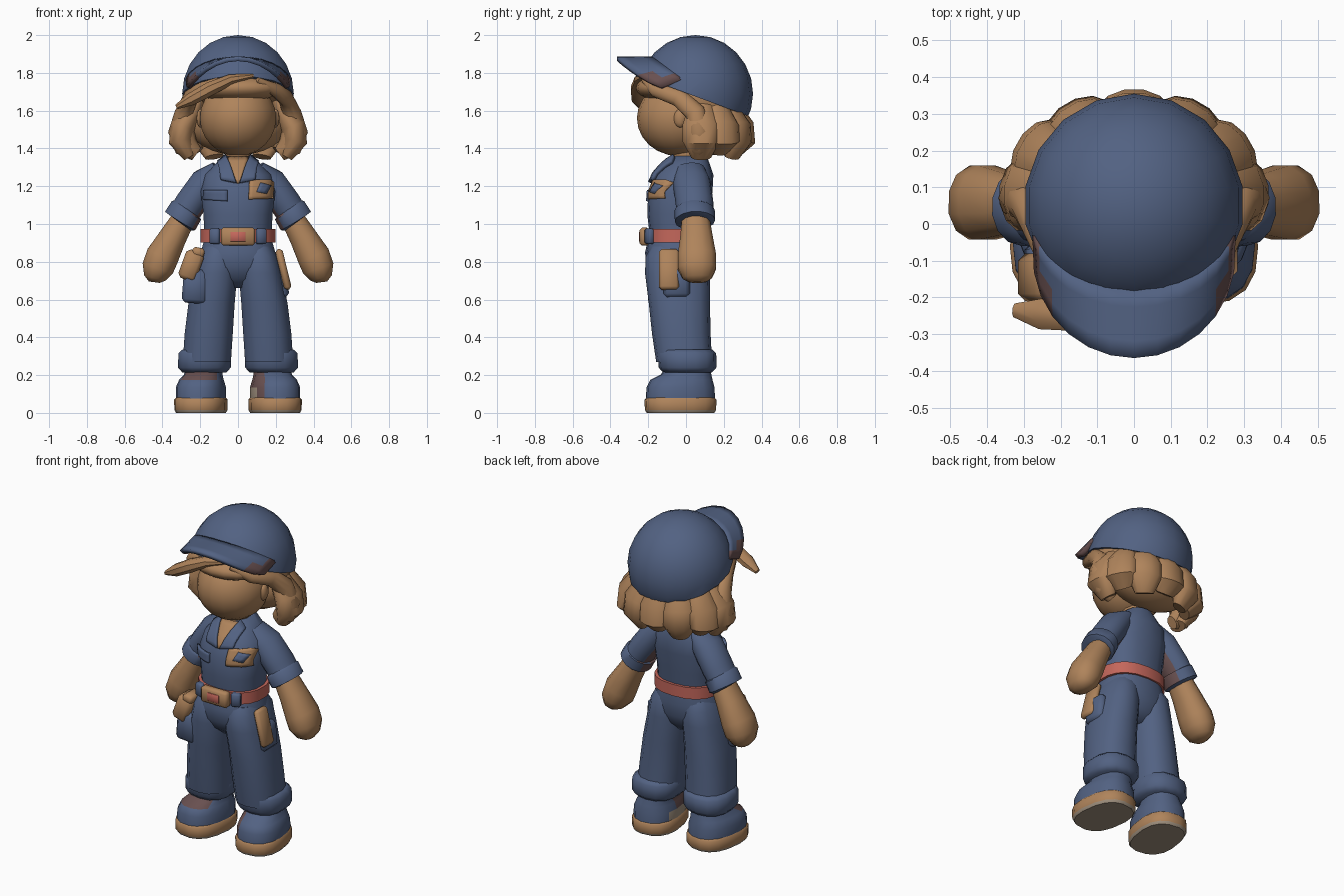
import bpy, bmesh
from math import sin, cos, pi, radians, copysign
from mathutils import Vector, Matrix
from mathutils.bvhtree import BVHTree

cube = bpy.data.objects.get("Cube")
if cube:
    bpy.data.objects.remove(cube, do_unlink=True)


def material(name, r, g, b):
    m = bpy.data.materials.new(name)
    m.use_nodes = True
    m.diffuse_color = (r, g, b, 1)
    m.node_tree.nodes["Principled BSDF"].inputs["Base Color"].default_value = (r, g, b, 1)
    return m


BLUE = material("work blue", .085, .122, .225)
TAN = material("warm tan", .43, .23, .105)
RED = material("belt red", .55, .135, .105)
GREY = material("sole underside", .35, .28, .21)
SMUDGE = material("dusky brown", .14, .08, .08)


def finish(name, bm, mat, fix=True):
    if fix:
        bmesh.ops.recalc_face_normals(bm, faces=bm.faces)
    me = bpy.data.meshes.new(name)
    bm.to_mesh(me)
    bm.free()
    me.materials.append(mat)
    me.shade_smooth()
    me.set_sharp_from_angle(angle=radians(48))
    ob = bpy.data.objects.new(name, me)
    bpy.context.collection.objects.link(ob)
    return ob


def loft(name, rings, mat, n=14, follow=False, side=(0, 1, 0), power=2.0):
    """Skin superellipse rings (x, y, z, rx, ry), level or along the path."""
    bm = bmesh.new()
    pts = [Vector(r[:3]) for r in rings]
    loops = []
    for i, r in enumerate(rings):
        d = Vector((0, 0, 1))
        if follow:
            d = (pts[min(i + 1, len(pts) - 1)] - pts[max(i - 1, 0)]).normalized()
        u = Vector(side).cross(d).normalized()
        v = d.cross(u)
        loop = []
        for k in range(n):
            a = 2 * pi * (k + .5) / n
            c, s = [copysign(abs(t) ** (2 / power), t) for t in (cos(a), sin(a))]
            loop.append(bm.verts.new(pts[i] + u * r[3] * c + v * r[4] * s))
        loops.append(loop)
    for a, b in zip(loops, loops[1:]):
        for k in range(n):
            bm.faces.new((a[k], a[(k + 1) % n], b[(k + 1) % n], b[k]))
    bm.faces.new(loops[0])
    bm.faces.new(loops[-1])
    return finish(name, bm, mat)


def ball(name, centre, radii, mat, cut=None, seg=18, rows=12):
    """Ellipsoid; cut = (point, normal) keeps the side the normal faces."""
    bm = bmesh.new()
    bmesh.ops.create_uvsphere(bm, u_segments=seg, v_segments=rows, radius=1)
    bm.transform(Matrix.Translation(centre) @ Matrix.Diagonal((*radii, 1)))
    if cut:
        g = bm.verts[:] + bm.edges[:] + bm.faces[:]
        res = bmesh.ops.bisect_plane(bm, geom=g, plane_co=cut[0], plane_no=cut[1], clear_inner=True)
        rim = [e for e in res["geom_cut"] if isinstance(e, bmesh.types.BMEdge)]
        bmesh.ops.contextual_create(bm, geom=rim)
    return finish(name, bm, mat)


def box(name, centre, size, mat, rot=(0, 0, 0), bevel=.012):
    bm = bmesh.new()
    bmesh.ops.create_cube(bm, size=1)
    bm.transform(Matrix.Diagonal((*size, 1)))
    bmesh.ops.bevel(bm, geom=bm.edges[:], offset=bevel, segments=1, affect='EDGES')
    r = Matrix.Rotation(rot[2], 4, 'Z') @ Matrix.Rotation(rot[1], 4, 'Y') @ Matrix.Rotation(rot[0], 4, 'X')
    bm.transform(Matrix.Translation(centre) @ r)
    return finish(name, bm, mat)


def thicken(ob, amount):
    m = ob.modifiers.new("thickness", 'SOLIDIFY')
    m.thickness, m.offset = amount, 0


def decal(name, tree, quad, mat, thick=.009, lift=.004, n=6):
    """Thin plate wrapped on the front of a body; quad holds (x, z) corners."""
    bm = bmesh.new()
    a, b, c, d = [Vector(q) for q in quad]
    grid = []
    for i in range(n + 1):
        row = []
        for j in range(n + 1):
            p = a.lerp(b, j / n).lerp(d.lerp(c, j / n), i / n)
            hit, nor = tree.ray_cast(Vector((p.x, -1, p.y)), Vector((0, 1, 0)))[:2]
            if hit is None:
                hit, nor = tree.find_nearest(Vector((p.x, -.1, p.y)))[:2]
            row.append(bm.verts.new(hit + nor * lift))
        grid.append(row)
    for r, q in zip(grid, grid[1:]):
        for j in range(n):
            bm.faces.new((r[j], r[j + 1], q[j + 1], q[j]))
    thicken(finish(name, bm, mat, fix=False), thick)


# Head, neck and ears
ball("face", (0, -.04, 1.56), (.205, .22, .2), TAN)
loft("neck", [(0, .0, 1.24, .07, .085), (0, .0, 1.42, .075, .08)], TAN)
for s, label in ((-1, "right"), (1, "left")):
    ball(label + "_ear", (s * .2, -.03, 1.56), (.02, .035, .05), TAN, seg=8, rows=6)

# Cap with a tilted rim, flowing into an arched brim with scuffed corners
tilt = Vector((0, .37, 1)).normalized()
ball("cap_dome", (0, .05, 1.69), (.3, .305, .31), BLUE, ((0, .05, 1.675), tilt))
ball("cap_rim_lining", (0, .05, 1.67), (.28, .285, .28), TAN, ((0, .05, 1.645), tilt))
bm = bmesh.new()
rows = []
for i in range(5):
    row = []
    for k in range(13):
        a = radians(80) * (k - 6) / 6
        inner = Vector((.27 * sin(a), .02 - .2 * cos(a), 1.74 + .135 * cos(a)))
        outer = Vector((.265 * sin(a), -.08 - .285 * cos(a), 1.71 + .165 * cos(a) ** 1.6))
        row.append(bm.verts.new(inner.lerp(outer, i / 4)))
    rows.append(row)
for i, (r, q) in enumerate(zip(rows, rows[1:])):
    for k in range(12):
        f = bm.faces.new((r[k], r[k + 1], q[k + 1], q[k]))
        f.material_index = int(k in (0, 11) or (k in (1, 10) and i > 1))
brim = finish("cap_brim", bm, BLUE)
brim.data.materials.append(SMUDGE)
thicken(brim, .025)

# Hair: back and front masses, ring of lobes, curled side locks, swept fringe
ball("hair_back", (0, .14, 1.53), (.27, .18, .165), TAN)
ball("hair_front", (0, -.09, 1.72), (.235, .175, .075), TAN)
for k in range(7):
    a = pi * k / 6
    c, s = cos(a), sin(a)
    low = 1.355 + .03 * (k % 2)
    path = [(.19, 1.68, .04), (.225, 1.6, .055), (.275, 1.52, .075),
            (.285, 1.44, .075), (.24, low, .04)]
    loft("hair_lobe_%d" % (k + 1),
         [(r * c * 1.06, .08 + r * .78 * s, z, w * .9, w * 1.35) for r, z, w in path],
         TAN, n=12, follow=True, side=(-s, c, 0))
for s, label in ((-1, "right"), (1, "left")):
    loft(label + "_side_lock",
         [(s * .1, -.22, 1.76, .015, .02), (s * .2, -.16, 1.71, .04, .035), (s * .25, -.04, 1.67, .05, .04),
          (s * .285, .05, 1.59, .055, .05), (s * .3, .07, 1.49, .065, .07), (s * .275, .07, 1.41, .06, .065),
          (s * .22, .07, 1.37, .03, .04)],
         TAN, n=10, follow=True, side=(1, 0, 0))
loft("fringe", [(.08, -.21, 1.785, .01, .02), (-.04, -.235, 1.765, .03, .04), (-.15, -.25, 1.715, .04, .045),
                (-.25, -.245, 1.66, .036, .045), (-.325, -.235, 1.62, .014, .02)], TAN, n=8, follow=True)

# Shirt body with collar, pockets and chest patch
shirt = loft("shirt", [(0, -.04, .93, .18, .15), (0, -.04, 1.05, .185, .165), (0, -.03, 1.17, .2, .17),
                       (0, -.01, 1.26, .18, .155), (0, .005, 1.32, .12, .12), (0, .02, 1.36, .08, .09)],
             BLUE, n=18, power=2.4)
bm = bmesh.new()
bm.from_mesh(shirt.data)
tree = BVHTree.FromBMesh(bm)
bm.free()
decal("neck_opening", tree, [(-.055, 1.35), (.055, 1.35), (.006, 1.215), (-.006, 1.215)], TAN)
for s, label in ((-1, "right"), (1, "left")):
    decal(label + "_lapel", tree, [(s * .058, 1.355), (s * .1, 1.32), (s * .085, 1.23), (s * .008, 1.215)],
          BLUE, .022, .01)
decal("left_chest_patch", tree, [(.055, 1.13), (.18, 1.135), (.185, 1.235), (.06, 1.23)], TAN)
decal("patch_mark", tree, [(.095, 1.17), (.145, 1.16), (.17, 1.2), (.115, 1.215)], BLUE, .008, .008, 3)
decal("right_pocket_flap", tree, [(-.175, 1.13), (-.055, 1.12), (-.055, 1.175), (-.175, 1.175)], BLUE, .018, .006)

# Belt and buckle
loft("belt", [(0, -.04, z, .2, .172) for z in (.903, .974)], RED, n=18, power=2.4)
box("buckle", (0, -.22, .933), (.18, .05, .095), TAN)
box("buckle_inset", (0, -.246, .933), (.08, .008, .05), RED, bevel=.002)
for s, label in ((-1, "right"), (1, "left")):
    box(label + "_front_belt_loop", (s * .122, -.193, .935), (.055, .04, .08), BLUE, (0, 0, s * .35), .008)

# Trouser seat
loft("trouser_seat", [(0, -.04, .92, .18, .16), (0, -.045, .85, .2, .172), (0, -.045, .77, .215, .164),
                      (0, -.04, .71, .19, .135), (0, -.035, .66, .1, .08)], BLUE, n=18, power=2.4)

for s, label in ((-1, "right"), (1, "left")):
    # Sleeves with turned hems and a dusky inner side, and mitten arms
    sleeve = loft(label + "_sleeve", [(s * .1, .02, 1.29, .05, .08), (s * .17, .03, 1.22, .085, .1),
                                      (s * .25, .045, 1.11, .085, .1), (s * .31, .05, 1.02, .08, .095)],
                  BLUE, follow=True)
    hem = loft(label + "_sleeve_hem", [(s * .267, .045, 1.08, .08, .095), (s * .273, .045, 1.072, .094, .107),
                                       (s * .306, .048, 1.017, .096, .107), (s * .311, .048, 1.01, .08, .09)],
               BLUE, follow=True)
    for ob in (sleeve, hem):
        ob.data.materials.append(SMUDGE)
        for p in ob.data.polygons:
            p.material_index = int(p.normal.x * s < -.65 and p.center.z < 1.15)
    loft(label + "_arm", [(s * .27, .05, 1.06, .06, .07), (s * .345, .055, .93, .075, .088),
                          (s * .4, .058, .83, .09, .104), (s * .425, .058, .765, .087, .104),
                          (s * .44, .06, .715, .06, .08), (s * .443, .06, .692, .03, .045)],
         TAN, n=12, follow=True, power=2.2)
    # Legs and rolled cuffs
    loft(label + "_trouser_leg", [(s * .1, -.045, .88, .085, .14), (s * .11, -.045, .83, .1, .168),
                                  (s * .117, -.045, .74, .116, .172),
                                  (s * .14, -.035, .58, .125, .162), (s * .155, -.025, .42, .13, .155),
                                  (s * .165, -.01, .27, .13, .148)], BLUE, power=2.4)
    loft(label + "_trouser_cuff", [(s * .172, 0, .335, .125, .14), (s * .175, .005, .315, .143, .155),
                                   (s * .178, .008, .24, .143, .153), (s * .178, .008, .215, .12, .13)],
         BLUE, power=2.4)
    # Shoes: pale underside, scuffed ankle at the front or worn inner edge
    sole = loft(label + "_sole", [(s * .195, -.03, 0, .128, .178), (s * .195, -.03, .015, .137, .188),
                                  (s * .195, -.03, .07, .138, .19), (s * .195, -.03, .085, .125, .175)],
                TAN, n=16, power=2.5)
    sole.data.materials.append(GREY)
    upper = loft(label + "_shoe", [(s * .195, -.03, .075, .13, .183), (s * .195, -.03, .135, .13, .18),
                                   (s * .193, -.025, .175, .115, .165), (s * .187, .0, .202, .1, .135),
                                   (s * .18, .02, .26, .09, .1)], BLUE, n=16, power=2.4)
    for extra in (SMUDGE, GREY):
        upper.data.materials.append(extra)
    for p in sole.data.polygons:
        p.material_index = int(p.normal.z < -.5)
    for p in upper.data.polygons:
        inner_edge = p.normal.x < -.5 and p.center.z > .1 and p.center.y < .03
        ankle_front = p.center.z > .18 and p.normal.y < -.3
        p.material_index = int(inner_edge if s > 0 else ankle_front)
        if s > 0 and p.normal.x < -.85 and p.center.z < .15:
            p.material_index = 2
    pivot = Matrix.Translation((s * .19, -.02, 0))
    for ob in (sole, upper):
        ob.data.transform(pivot @ Matrix.Rotation(s * .14, 4, 'Z') @ pivot.inverted())

# Side pockets, tool pouch and holster
box("right_cargo_pocket", (-.225, -.125, .67), (.135, .15, .18), BLUE, (0, .08, 0), .02)
box("left_cargo_pocket", (.235, -.05, .69), (.06, .14, .16), BLUE, (0, -.08, 0), .02)
box("tool_pouch", (-.248, -.145, .78), (.1, .13, .16), TAN, (0, .35, 0), .02)
box("pouch_strap", (-.21, -.15, .85), (.065, .11, .05), TAN, (0, .2, 0), .012)
box("left_holster", (.24, -.09, .76), (.04, .105, .22), TAN, (0, -.24, 0), .014)
